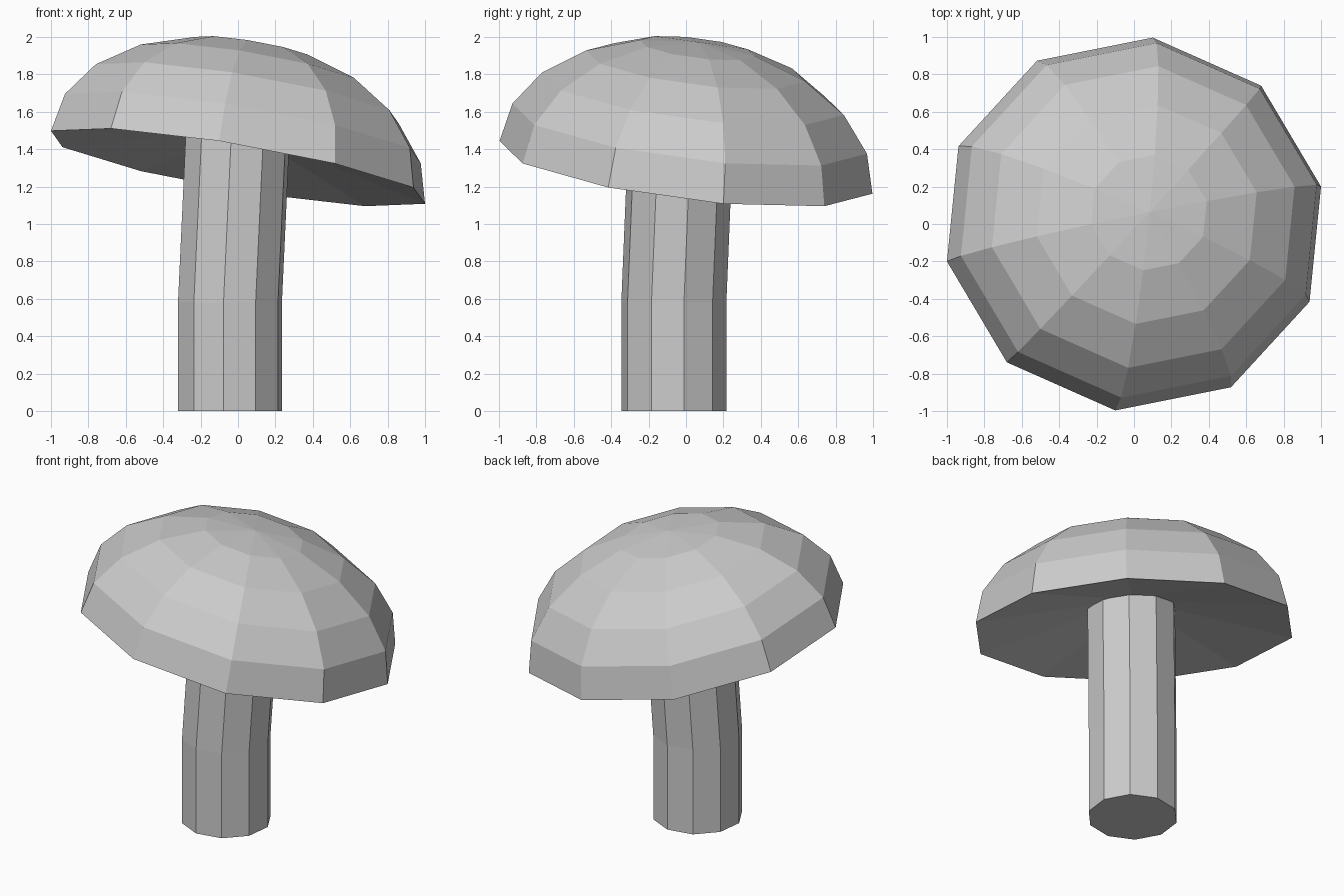
import bpy
import bmesh
from math import sin, cos, pi, radians
from mathutils import Matrix, Vector

SIDES = 10

cube = bpy.data.objects.get("Cube")
if cube:
    bpy.data.objects.remove(cube, do_unlink=True)

grey = bpy.data.materials.new("plain_grey")
grey.use_nodes = True
colour = (0.6, 0.6, 0.6, 1.0)
grey.diffuse_color = colour
grey.node_tree.nodes["Principled BSDF"].inputs["Base Color"].default_value = colour


def ring(radius, height, turn=0.0, offset=(0, 0)):
    """Points of one regular ring."""
    return [Vector((offset[0] + radius * cos(turn + 2 * pi * i / SIDES),
                    offset[1] + radius * sin(turn + 2 * pi * i / SIDES),
                    height)) for i in range(SIDES)]


def loft(name, rings, bottom=None, top=None, matrix=Matrix()):
    """Bridge rings from bottom to top; close with a flat face or a fan to a point."""
    bm = bmesh.new()
    loops = [[bm.verts.new(p) for p in r] for r in rings]
    for low, high in zip(loops, loops[1:]):
        for i in range(SIDES):
            j = (i + 1) % SIDES
            bm.faces.new((low[i], low[j], high[j], high[i]))
    for loop, tip in ((loops[0], bottom), (loops[-1], top)):
        if tip is None:
            bm.faces.new(loop)
        else:
            point = bm.verts.new(tip)
            for i in range(SIDES):
                bm.faces.new((loop[i], loop[(i + 1) % SIDES], point))
    bmesh.ops.transform(bm, matrix=matrix, verts=bm.verts)
    bmesh.ops.recalc_face_normals(bm, faces=bm.faces)
    mesh = bpy.data.meshes.new(name)
    bm.to_mesh(mesh)
    bm.free()
    mesh.materials.append(grey)
    obj = bpy.data.objects.new(name, mesh)
    bpy.context.collection.objects.link(obj)
    return obj


# Stem: straight foot, then a slight lean up into the cap
foot = (-0.043, -0.065)
neck = (0.002, -0.025)
turn = radians(11)
loft("stem", [ring(0.283, 0, turn, foot),
              ring(0.283, 0.58, turn, foot),
              ring(0.283, 1.55, turn, neck)])

# Cap: tilted, squashed half sphere with a shallow hollow underneath
tilt = Matrix(((1.0, -0.22, 0.084, 0),
               (0.2, 0.983, 0.064, 0),
               (-0.195, -0.085, 0.67, 1.303),
               (0, 0, 0, 1)))
steps = [radians(18 * k) for k in range(5)]
loft("cap", [ring(cos(a), sin(a)) for a in steps],
     bottom=(0, 0, 0.3), top=(0, 0, 1), matrix=tilt)
